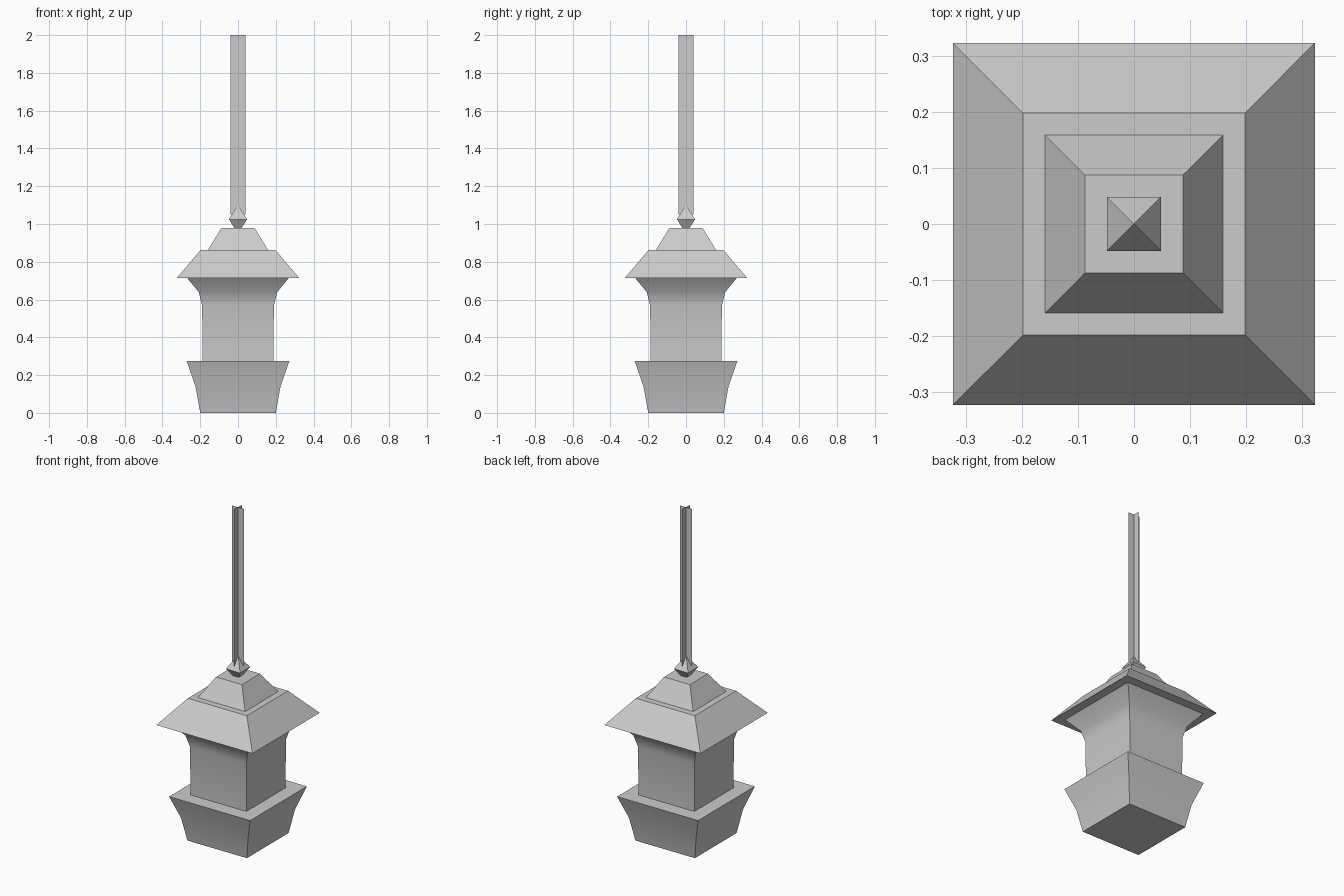
import bpy, bmesh, math

cube = bpy.data.objects.get("Cube")
if cube:
    bpy.data.objects.remove(cube, do_unlink=True)

GREY = (0.6, 0.6, 0.6, 1.0)
metal = bpy.data.materials.new("plain grey")
metal.use_nodes = True
metal.diffuse_color = GREY
metal.node_tree.nodes["Principled BSDF"].inputs["Base Color"].default_value = GREY


def finish(name, bm, smooth=False):
    mesh = bpy.data.meshes.new(name)
    bm.to_mesh(mesh)
    bm.free()
    mesh.materials.append(metal)
    obj = bpy.data.objects.new(name, mesh)
    bpy.context.collection.objects.link(obj)
    if smooth:
        bpy.ops.object.select_all(action="DESELECT")
        obj.select_set(True)
        bpy.context.view_layer.objects.active = obj
        bpy.ops.object.shade_smooth_by_angle(angle=math.radians(35))
    return obj


def square_loft(name, profile, smooth=False):
    """Stack square rings given as (half width, height) and cap both ends."""
    bm = bmesh.new()
    corners = ((-1, -1), (1, -1), (1, 1), (-1, 1))
    rings = [[bm.verts.new((sx * h, sy * h, z)) for sx, sy in corners]
             for h, z in profile]
    for low, high in zip(rings, rings[1:]):
        for i in range(4):
            j = (i + 1) % 4
            bm.faces.new((low[i], low[j], high[j], high[i]))
    bm.faces.new(rings[0][::-1])
    bm.faces.new(rings[-1])
    bmesh.ops.remove_doubles(bm, verts=bm.verts[:], dist=0.0001)
    return finish(name, bm, smooth)


# Flared tray at the bottom
square_loft("base", [(0.2, 0), (0.225, 0.14), (0.272, 0.275)], smooth=True)

# Lantern body, flaring out under the eaves
square_loft("body", [(0.187, 0.275), (0.19, 0.57), (0.208, 0.64), (0.27, 0.715)],
            smooth=True)

# Two-tier roof
square_loft("roof", [(0.323, 0.715), (0.198, 0.863), (0.159, 0.863), (0.087, 0.98)])

# Pointed finial
square_loft("finial", [(0.02, 0.98), (0.048, 1.025), (0, 1.1)])

# Hanging chain made of two crossed strips
bm = bmesh.new()
for dx, dy in ((0.04, 0), (0, 0.04)):
    bm.faces.new([bm.verts.new((s * dx, s * dy, z))
                  for s, z in ((-1, 1.05), (1, 1.05), (1, 2), (-1, 2))])
finish("hanging_chain", bm)
